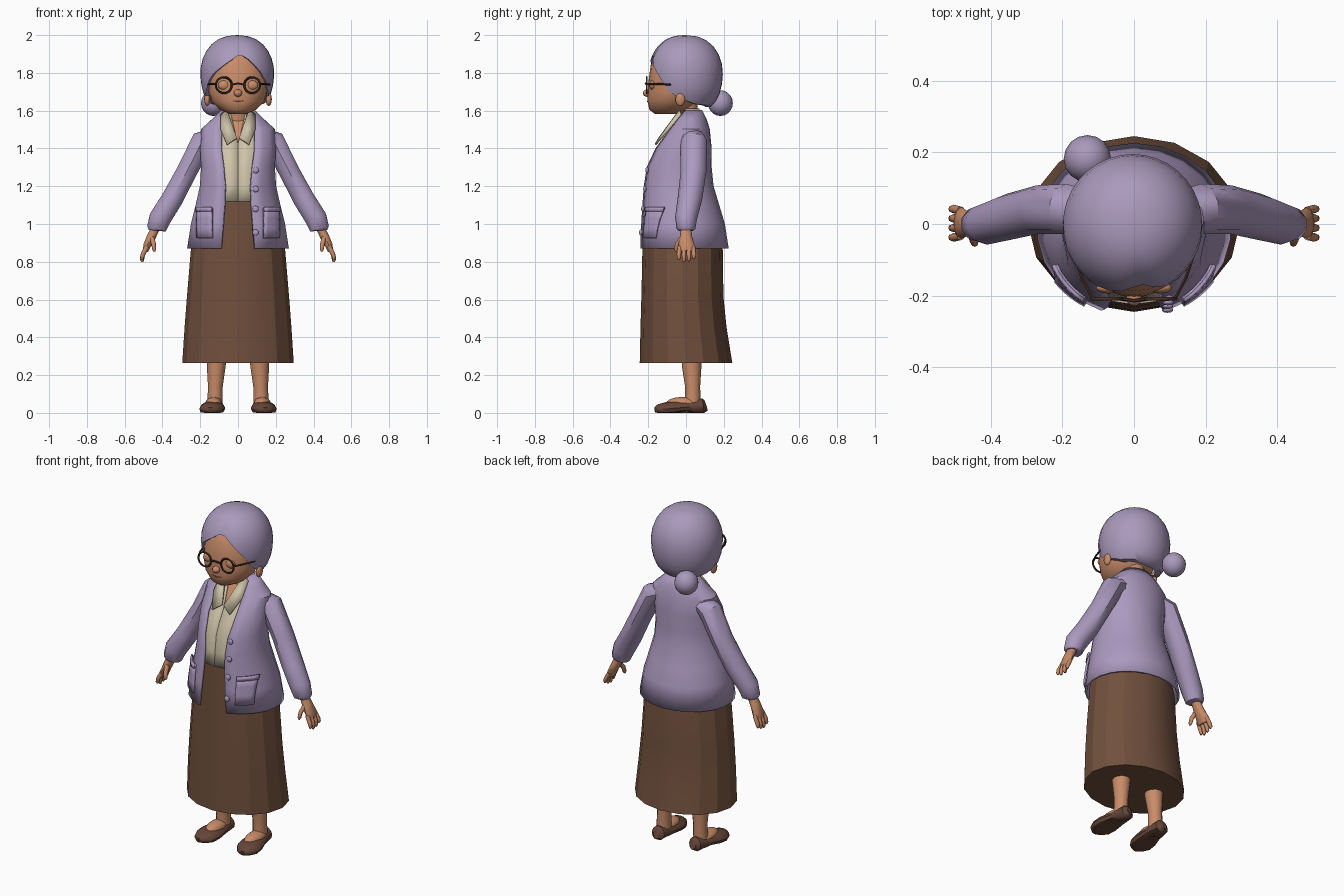
import bpy, bmesh, math
from mathutils import Vector

cube = bpy.data.objects.get("Cube")
if cube:
    bpy.data.objects.remove(cube, do_unlink=True)


def material(name, rgb):
    m = bpy.data.materials.new(name)
    m.use_nodes = True
    m.diffuse_color = (*rgb, 1)
    m.node_tree.nodes["Principled BSDF"].inputs["Base Color"].default_value = (*rgb, 1)
    return m


LILAC = material("lilac wool", (0.41, 0.32, 0.52))
HAIR = material("lilac grey hair", (0.40, 0.32, 0.50))
SKIN = material("skin", (0.58, 0.26, 0.14))
LIP = material("lips", (0.42, 0.16, 0.09))
BROWN = material("brown skirt", (0.165, 0.08, 0.047))
SHOE = material("brown leather", (0.13, 0.06, 0.04))
FRAME = material("dark frame", (0.07, 0.03, 0.018))
CREAM = material("cream cloth", (0.62, 0.54, 0.39))


def finish(ob, mat, angle=30):
    ob.data.materials.append(mat)
    bpy.ops.object.select_all(action='DESELECT')
    bpy.context.view_layer.objects.active = ob
    ob.select_set(True)
    bpy.ops.object.shade_smooth_by_angle(angle=math.radians(angle))
    return ob


def build(name, verts, faces, mat, thick=0, angle=30):
    me = bpy.data.meshes.new(name)
    me.from_pydata(verts, [], faces)
    bm = bmesh.new()
    bm.from_mesh(me)
    bmesh.ops.remove_doubles(bm, verts=bm.verts, dist=0.0001)
    bmesh.ops.recalc_face_normals(bm, faces=bm.faces)
    bm.to_mesh(me)
    bm.free()
    ob = bpy.data.objects.new(name, me)
    bpy.context.collection.objects.link(ob)
    if thick:
        mod = ob.modifiers.new("thickness", 'SOLIDIFY')
        mod.thickness, mod.offset = thick, 0
    return finish(ob, mat, angle)


def grid_faces(rows, cols, closed):
    return [(r * cols + c, r * cols + (c + 1) % cols,
             (r + 1) * cols + (c + 1) % cols, (r + 1) * cols + c)
            for r in range(rows - 1) for c in range(cols if closed else cols - 1)]


def tube(name, pts, mat, n=12, axis=(0, 1, 0), flat=False, tweak=None, angle=30):
    """Capped tube through (x, y, z, radius along axis, radius across)."""
    P, A, verts = [Vector(p[:3]) for p in pts], Vector(axis), []
    for i, p in enumerate(pts):
        t = (P[min(i + 1, len(P) - 1)] - P[max(i - 1, 0)]).normalized()
        if flat:
            t = Vector((0, 0, 1))
        u = (A - t * A.dot(t)).normalized()
        v = t.cross(u)
        for k in range(n):
            a = math.tau * k / n
            verts.append(P[i] + u * p[3] * math.cos(a) + v * p[4] * math.sin(a))
    if tweak:
        verts = [tweak(v) for v in verts]
    faces = grid_faces(len(pts), n, True)
    faces += [tuple(range(n)), tuple(range(len(verts) - n, len(verts)))]
    return build(name, verts, faces, mat, angle=angle)


def stack(name, secs, mat, n=16, angle=30):
    """Upright tube from (z, half width, front y, back y)."""
    return tube(name, [(0, (f + b) / 2, z, (b - f) / 2, w) for z, w, f, b in secs],
                mat, n, flat=True, angle=angle)


def ball(name, loc, scale, mat, seg=16):
    bpy.ops.mesh.primitive_uv_sphere_add(segments=seg, ring_count=seg // 2 + 2, radius=1, location=loc)
    ob = bpy.context.object
    ob.name, ob.scale = name, scale
    return finish(ob, mat, 60)


def lerp(table, x):
    for a, b in zip(table, table[1:]):
        if x <= b[0]:
            k = max(0, (x - a[0]) / (b[0] - a[0]))
            return [p + (q - p) * k for p, q in zip(a[1:], b[1:])]
    return list(table[-1][1:])


# Torso form shared by cardigan, shirt, pockets and buttons: z, half width, front, back
TORSO = [(0.87, .265, -.25, .22), (1.0, .245, -.243, .20), (1.1, .22, -.236, .17),
         (1.2, .197, -.229, .14), (1.3, .19, -.217, .13), (1.4, .195, -.172, .13),
         (1.5, .19, -.095, .12), (1.55, .135, -.06, .105), (1.6, .085, -.032, .08)]


def torso_angle(x, z):
    return math.asin(max(-1, min(1, x / lerp(TORSO, z)[0])))


def torso_pt(a, z, off=0):
    w, f, b = lerp(TORSO, z)
    return Vector(((w + off) * math.sin(a), (f + b) / 2 - ((b - f) / 2 + off) * math.cos(a), z))


def wrap(name, zs, span, cols, off, mat, thick, angle=30):
    """Patch of the torso form; span(z) gives its first and last angle."""
    verts = []
    for z in zs:
        a, b = span(z)
        verts += [torso_pt(a + (b - a) * c / (cols - 1), z, off) for c in range(cols)]
    return build(name, verts, grid_faces(len(zs), cols, False), mat, thick, angle)


def open_front(table):
    def span(z):
        a = torso_angle(lerp(table, z)[0], z)
        return a, math.tau - a
    return span


# Clothes
stack("skirt", [(.265, .295, -.245, .245), (.45, .283, -.241, .215), (.62, .27, -.236, .198),
                (.86, .25, -.231, .195), (1.05, .21, -.226, .16), (1.17, .175, -.221, .12)], BROWN, 16, 20)
wrap("cardigan", [t[0] for t in TORSO],
     open_front([(.87, .088), (1.17, .064), (1.3, .075), (1.4, .088), (1.5, .088), (1.6, .07)]),
     21, 0, LILAC, .012, 25)
wrap("shirt", [1.12, 1.2, 1.3, 1.36, 1.43, 1.5, 1.55, 1.61],
     open_front([(1.12, 0), (1.43, .001), (1.5, .02), (1.61, .05)]), 21, -.013, CREAM, .006)
wrap("chest", [1.35, 1.4, 1.45, 1.5, 1.55, 1.6], lambda z: (-math.pi, math.pi), 17, -.022, SKIN, .004)
for i, z in enumerate((1.285, 1.185, 1.08, .955)):
    ball(f"button_{i + 1}", torso_pt(torso_angle(.09, z), z, .009), (.017, .009, .017), LILAC, 10)

for side, s in (("left", 1), ("right", -1)):
    def pocket_span(z):
        return s * torso_angle(.13, z), s * torso_angle(.207, z)
    wrap(side + "_pocket", [.925, .98, 1.03, 1.085], pocket_span, 6, .012, LILAC, .012)
    wrap(side + "_pocket_band", [1.065, 1.09], pocket_span, 6, .018, LILAC, .01)

    # Folded shirt collar
    collar = [(.05, 1.605), (.006, 1.455), (.055, 1.42), (.087, 1.5), (.08, 1.58)]
    build(side + "_collar", [torso_pt(s * torso_angle(x, z), z, .012) for x, z in collar],
          [(0, 1, 2), (0, 2, 3), (0, 3, 4)], CREAM, .01)

    def m(pts):
        return [(s * p[0], *p[1:]) for p in pts]

    # Sleeve and hand
    tube(side + "_sleeve", m([(.12, .03, 1.47, .06, .045), (.188, .042, 1.44, .07, .062),
                              (.27, .04, 1.28, .068, .057), (.35, .02, 1.13, .065, .06),
                              (.413, 0, 1.03, .058, .061), (.432, 0, .975, .05, .054),
                              (.433, 0, .965, .04, .042)]), LILAC, 10, angle=40)
    tube(side + "_palm", m([(.43, 0, .99, .026, .023), (.46, 0, .93, .033, .025),
                            (.482, .003, .885, .044, .021), (.49, .003, .855, .04, .014)]), SKIN, 10, angle=50)
    for i in range(4):
        y = -.034 + i * .024
        tip = .795 + .012 * abs(i - 1.3)
        tube(f"{side}_finger_{i + 1}", m([(.483, y, .88, .011, .012), (.503, y * 1.1, .84, .012, .012),
                                          (.508, y * 1.1, tip + .01, .01, .01),
                                          (.506, y * 1.1, tip, .005, .005)]), SKIN, 8, angle=60)
    tube(side + "_thumb", m([(.455, -.02, .925, .015, .013), (.447, -.045, .895, .013, .012),
                             (.444, -.053, .865, .011, .01), (.443, -.055, .855, .005, .005)]), SKIN, 8, angle=60)

    # Leg, instep and shoe with a small heel
    tube(side + "_leg", m([(.115, .03, .42, .058, .056), (.115, .03, .25, .052, .05),
                           (.12, .035, .14, .04, .039), (.122, .035, .05, .042, .04)]), SKIN, 12, angle=50)
    ball(side + "_instep", (s * .128, -.02, .05), (.045, .085, .034), SKIN)

    def sole(v):
        floor = .014 if .005 < v.y < .035 else 0
        return Vector((v.x, v.y, max(v.z, floor)))
    tube(side + "_shoe", m([(.12, .105, .04, .02, .03), (.122, .09, .035, .04, .042),
                            (.124, .034, .03, .05, .04), (.127, .006, .03, .054, .036),
                            (.135, -.06, .025, .068, .038), (.14, -.11, .02, .066, .036),
                            (.144, -.148, .018, .045, .027), (.146, -.165, .016, .02, .014)]),
         SHOE, 12, axis=(1, 0, 0), tweak=sole, angle=40)

    # Ear, closed eye and round glasses
    ball(side + "_ear", (s * .163, -.03, 1.66), (.016, .026, .036), SKIN, 12)
    ball(side + "_eyelid", (s * .073, -.178, 1.735), (.033, .016, .025), SKIN, 12)
    bpy.ops.mesh.primitive_torus_add(major_radius=.042, minor_radius=.0055, major_segments=20,
                                     minor_segments=6, location=(s * .075, -.208, 1.735),
                                     rotation=(math.pi / 2, 0, 0))
    bpy.context.object.name = side + "_glasses_rim"
    finish(bpy.context.object, FRAME, 60)
    tube(side + "_glasses_temple", m([(.115, -.207, 1.742, .005, .005), (.145, -.15, 1.742, .005, .005),
                                      (.168, -.08, 1.738, .005, .005)]), FRAME, 6, axis=(0, 0, 1))

tube("glasses_bridge", [(-.034, -.208, 1.738, .005, .005), (0, -.214, 1.745, .005, .005),
                        (.034, -.208, 1.738, .005, .005)], FRAME, 6)

# Head, neck and face
tube("neck", [(0, .02, 1.5, .065, .065), (0, .01, 1.57, .055, .056), (0, -.005, 1.68, .06, .06)], SKIN, 14)
stack("head", [(1.583, .045, -.165, -.04), (1.605, .095, -.194, .02), (1.65, .14, -.204, .06),
               (1.7, .156, -.203, .08), (1.76, .161, -.198, .1), (1.84, .16, -.187, .11),
               (1.9, .135, -.155, .1), (1.95, .08, -.1, .06)], SKIN, 24, 60)
ball("nose", (0, -.205, 1.693), (.022, .024, .02), SKIN, 12)
tube("mouth", [(-.034, -.197, 1.652, .003, .002), (0, -.205, 1.648, .003, .003),
               (.034, -.197, 1.652, .003, .002)], LIP, 6)

# Swept hair: columns run from the crown down to a hairline, parted at the front
HAIRLINE = [(-180, 1.62), (-110, 1.635), (-80, 1.665), (-62, 1.71), (-45, 1.785), (-20, 1.845),
            (5, 1.9), (20, 1.87), (45, 1.785), (62, 1.7), (80, 1.665), (110, 1.635), (180, 1.62)]
ROWS, COLS = 11, 36
hair = []
for r in range(ROWS + 1):
    for c in range(COLS):
        deg = -180 + 360 * c / COLS
        t = math.radians(deg)
        end = math.acos((lerp(HAIRLINE, deg)[0] - 1.8) / .2)
        phi = end * min(r, ROWS - 1) / (ROWS - 1)
        bulge = math.sin(phi) ** (.85 if phi < math.pi / 2 else .5)
        bulge *= 1 - .07 * math.sin(phi) * math.exp(-((deg - 8) / 10) ** 2)
        if r == ROWS:
            bulge *= .78
        hair.append(Vector((.195 * bulge * math.sin(t) - .004, -.198 * bulge * math.cos(t) - .003,
                            1.8 + .2 * math.cos(phi))))
build("hair", hair, grid_faces(ROWS + 1, COLS, True), HAIR, angle=50)
ball("hair_bun", (-.13, .182, 1.64), (.066, .066, .068), HAIR, 16)
